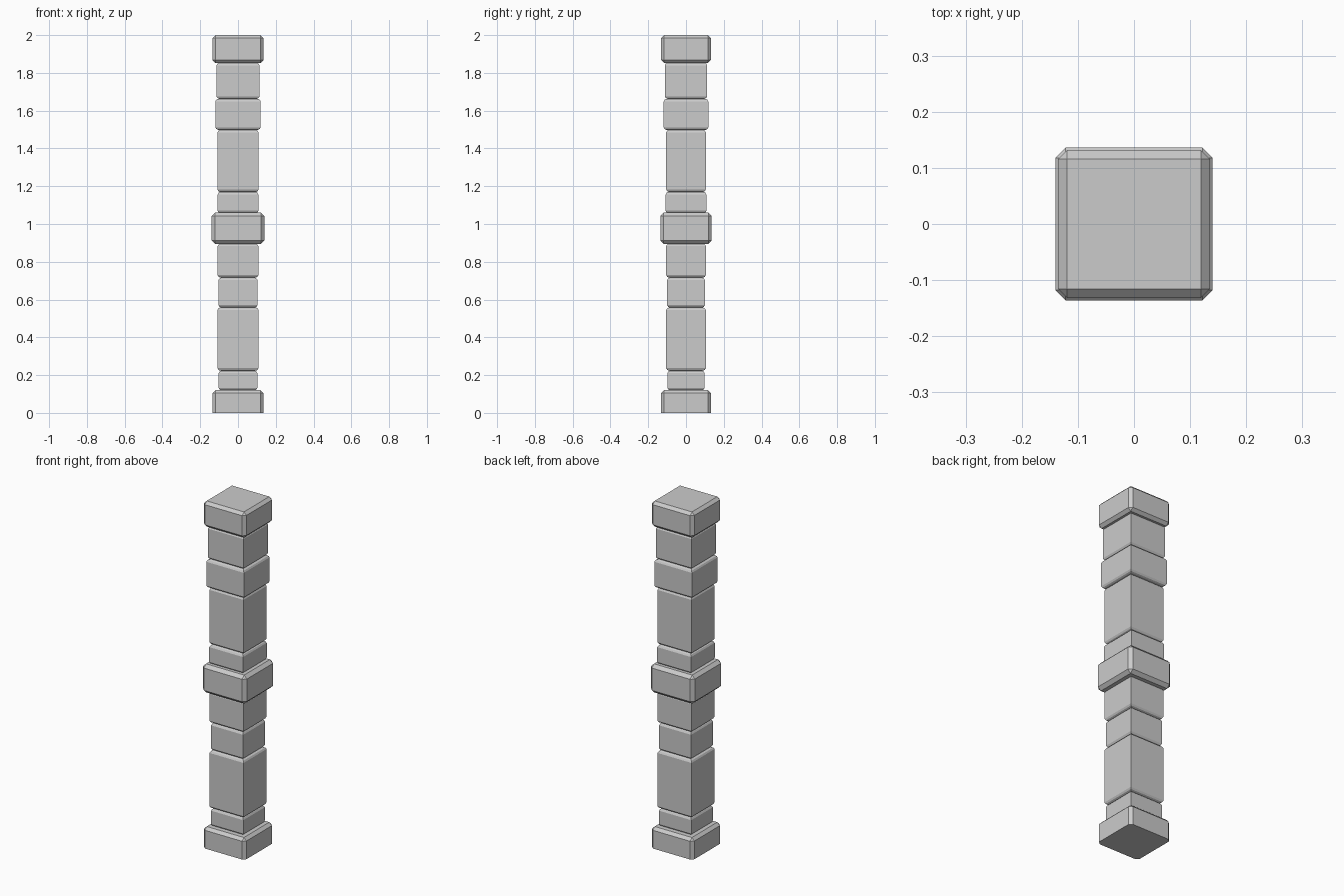
import bpy, bmesh

if "Cube" in bpy.data.objects:
    bpy.data.objects.remove(bpy.data.objects["Cube"])


def finish(name, bm):
    bmesh.ops.recalc_face_normals(bm, faces=bm.faces)
    mesh = bpy.data.meshes.new(name)
    bm.to_mesh(mesh)
    bm.free()
    obj = bpy.data.objects.new(name, mesh)
    bpy.context.collection.objects.link(obj)
    return obj


def chamfered_block(name, hx, hy, z0, z1, bevel, keep_bottom=False):
    """Box with single-segment chamfers; the bottom rim may stay sharp."""
    bm = bmesh.new()
    bmesh.ops.create_cube(bm, size=1)
    for v in bm.verts:
        v.co = (v.co.x * 2 * hx, v.co.y * 2 * hy, z0 + (v.co.z + 0.5) * (z1 - z0))
    edges = [e for e in bm.edges
             if not (keep_bottom and all(abs(v.co.z - z0) < 1e-5 for v in e.verts))]
    bmesh.ops.bevel(bm, geom=edges, offset=bevel, segments=1,
                    affect='EDGES', profile=0.5)
    return finish(name, bm)


def stacked_shaft(name, blocks):
    """Rectangular loft: each block has softened top and bottom rims."""
    soft = [(0.0, 0.013), (0.004, 0.005), (0.013, 0.0)]   # height, inset
    bm = bmesh.new()
    rings = []
    for hx, hy, z0, z1 in blocks:
        levels = [(z0 + h, i) for h, i in soft] + [(z1 - h, i) for h, i in reversed(soft)]
        for z, inset in levels:
            a, b = hx - inset, hy - inset
            rings.append([bm.verts.new((sx * a, sy * b, z))
                          for sx, sy in ((-1, -1), (1, -1), (1, 1), (-1, 1))])
    for lo, hi in zip(rings, rings[1:]):
        for k in range(4):
            n = (k + 1) % 4
            bm.faces.new((lo[k], lo[n], hi[n], hi[k]))
    bm.faces.new(rings[0][::-1])
    bm.faces.new(rings[-1])
    return finish(name, bm)


# Large chamfered stones
chamfered_block("base_stone", 0.135, 0.132, 0.0, 0.121, 0.016, keep_bottom=True)
chamfered_block("middle_collar", 0.140, 0.136, 0.895, 1.06, 0.018)
chamfered_block("top_cap", 0.135, 0.132, 1.852, 2.0, 0.016)

# Shaft stones: half width x, half width y, bottom, top
stacked_shaft("lower_shaft", [
    (0.103, 0.099, 0.120, 0.223),
    (0.109, 0.105, 0.224, 0.557),
    (0.103, 0.100, 0.558, 0.716),
    (0.108, 0.105, 0.717, 0.896),
])
stacked_shaft("upper_shaft", [
    (0.108, 0.108, 1.058, 1.169),
    (0.109, 0.105, 1.170, 1.498),
    (0.120, 0.118, 1.499, 1.662),
    (0.114, 0.112, 1.663, 1.853),
])
